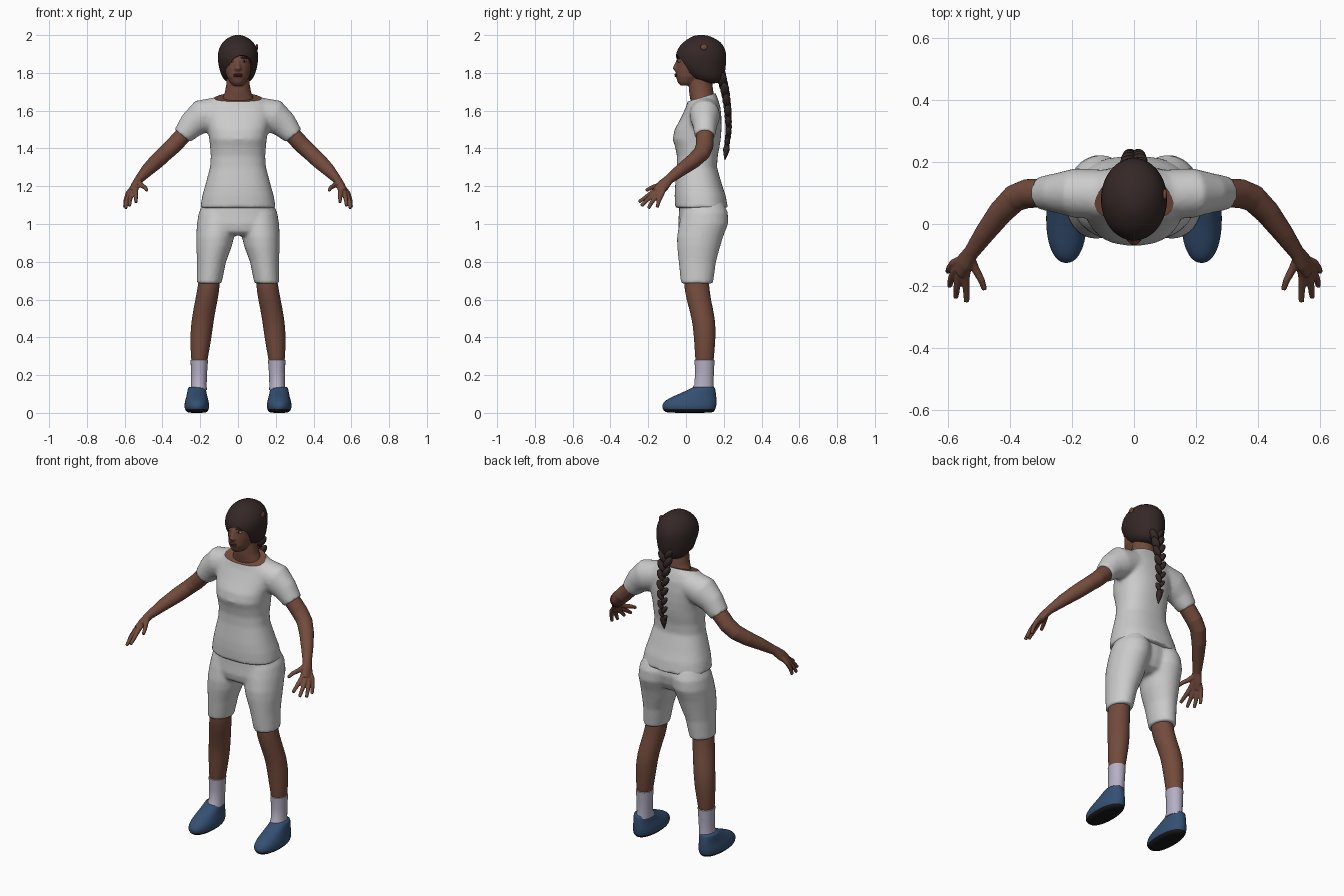
import bpy, bmesh, math
from mathutils import Vector, Matrix


def material(name, rgb):
    m = bpy.data.materials.new(name)
    m.diffuse_color = (*rgb, 1)
    return m


SKIN = material("brown skin", (0.17, 0.07, 0.045))
HAIR = material("dark brown hair", (0.035, 0.021, 0.02))
CLOTH = material("light grey cloth", (0.6, 0.6, 0.6))
SOCK = material("pale lilac sock", (0.46, 0.43, 0.55))
SHOE = material("navy shoe", (0.035, 0.08, 0.17))
SOLE = material("black sole", (0.01, 0.009, 0.01))
LIPS = material("dark lips", (0.1, 0.03, 0.025))
EYE = material("eye white", (0.4, 0.36, 0.33))


def tube(bm, pts, flat=False, n=24, e=2.0, s=1):
    """Loft through (x, y, z, ra, rb); flat keeps every ring horizontal."""
    cs = [Vector(p[:3]) for p in pts]
    rings = []
    for i, p in enumerate(pts):
        t = cs[min(i + 1, len(cs) - 1)] - cs[max(i - 1, 0)]
        t = Vector((0, 0, -1)) if flat else t.normalized()
        u = t.cross(Vector((0, 1, 0))).normalized()
        v = t.cross(u)
        ring = []
        for k in range(n):
            a = 2 * math.pi * k / n
            c, d = math.cos(a), math.sin(a)
            c = math.copysign(abs(c) ** (2 / e), c)
            d = math.copysign(abs(d) ** (2 / e), d)
            q = cs[i] + u * p[3] * c + v * p[4] * d
            ring.append(bm.verts.new((q.x * s, q.y, q.z)))
        rings.append(ring)
    for a, b in zip(rings, rings[1:]):
        for k in range(n):
            bm.faces.new((a[k], a[(k + 1) % n], b[(k + 1) % n], b[k]))
    bm.faces.new(rings[0])
    bm.faces.new(rings[-1])


def stack(rows, cx=0):
    """Rows of (z, half width, front y, back y) become horizontal rings."""
    return [(cx, (f + b) / 2, z, rx, (b - f) / 2) for z, rx, f, b in rows]


def ball(bm, loc, size, rot=(0, 0, 0), seg=16):
    m = Matrix.Translation(loc)
    for axis, a in zip("XYZ", rot):
        m = m @ Matrix.Rotation(a, 4, axis)
    bmesh.ops.create_uvsphere(bm, u_segments=seg, v_segments=seg // 2 + 2, radius=1,
                              matrix=m @ Matrix.Diagonal((*size, 1)))


def finish(bm, name, *mats, voxel=0, smooth=0, subsurf=0, cutter=None):
    bmesh.ops.recalc_face_normals(bm, faces=bm.faces)
    me = bpy.data.meshes.new(name)
    bm.to_mesh(me)
    bm.free()
    for m in mats:
        me.materials.append(m)
    ob = bpy.data.objects.new(name, me)
    bpy.context.collection.objects.link(ob)
    if subsurf:
        ob.modifiers.new("round", "SUBSURF").levels = subsurf
    if voxel:
        r = ob.modifiers.new("blend", "REMESH")
        r.mode, r.voxel_size = "VOXEL", voxel
    if smooth:
        k = ob.modifiers.new("relax", "SMOOTH")
        k.iterations, k.factor = smooth, 0.5
    if cutter:
        b = ob.modifiers.new("cut", "BOOLEAN")
        b.operation, b.solver, b.object = "DIFFERENCE", "EXACT", cutter
    if ob.modifiers:
        dg = bpy.context.evaluated_depsgraph_get()
        ob.data = bpy.data.meshes.new_from_object(ob.evaluated_get(dg), depsgraph=dg)
        ob.modifiers.clear()
    ob.data.shade_smooth()
    ob.data.set_sharp_from_angle(angle=math.radians(50))
    return ob


# Shirt: torso and sleeves blended together
bm = bmesh.new()
tube(bm, stack([(1.085, .2, -.058, .222), (1.15, .189, -.06, .21), (1.2, .175, -.058, .193),
                (1.3, .148, -.048, .164), (1.36, .144, -.048, .168), (1.41, .148, -.058, .178),
                (1.45, .152, -.071, .184), (1.5, .16, -.06, .188), (1.56, .175, -.028, .188),
                (1.62, .18, .0, .182), (1.66, .14, .012, .17), (1.685, .1, .03, .16),
                (1.71, .078, .04, .15)]), flat=True, n=40, e=2.35)
for s in (1, -1):
    tube(bm, [(.09, .095, 1.595, .08, .08), (.19, .1, 1.57, .09, .08),
              (.245, .1, 1.525, .072, .065), (.295, .1, 1.467, .053, .055)], s=s)
shirt = finish(bm, "shirt", CLOTH, SKIN, voxel=.01, smooth=5)

# Neckline: tilted cut, closed with skin
bm = bmesh.new()
bm.from_mesh(shirt.data)
cut = bmesh.ops.bisect_plane(bm, geom=bm.verts[:] + bm.edges[:] + bm.faces[:], clear_outer=True,
                             plane_co=(0, .015, 1.65), plane_no=(0, -.3, 1))
bmesh.ops.edgeloop_fill(bm, edges=[g for g in cut["geom_cut"] if isinstance(g, bmesh.types.BMEdge)],
                        mat_nr=1)
bm.to_mesh(shirt.data)
bm.free()

# Shorts: pelvis and two legs blended together
bm = bmesh.new()
tube(bm, stack([(1.12, .18, -.035, .19), (1.05, .2, -.038, .2), (1.0, .205, -.042, .19),
                (.96, .18, -.035, .17), (.94, .1, -.01, .13)]), flat=True, n=32, e=2.3)
for s in (1, -1):
    tube(bm, [(.1, .1, 1.12, .08, .095), (.105, .1, 1.06, .103, .122), (.112, .093, 1.0, .106, .13),
              (.121, .074, .93, .1, .122), (.127, .067, .88, .094, .114),
              (.14, .06, .8, .077, .099), (.153, .058, .685, .066, .085)], flat=True, s=s)
finish(bm, "shorts", CLOTH, voxel=.01, smooth=4)

# Legs, socks and shoes
for s, side in ((1, "left"), (-1, "right")):
    bm = bmesh.new()
    tube(bm, [(.15, .055, .74, .055, .065), (.153, .055, .68, .058, .067), (.166, .066, .6, .06, .065),
              (.187, .094, .5, .059, .062), (.197, .1, .4, .058, .058),
              (.205, .098, .28, .043, .049), (.205, .098, .24, .04, .045)], flat=True, s=s)
    finish(bm, side + "_leg", SKIN, subsurf=1)

    bm = bmesh.new()
    tube(bm, [(.205, .098, .283, .04, .046), (.205, .098, .28, .046, .053), (.206, .098, .22, .043, .05),
              (.207, .095, .15, .041, .05), (.209, .088, .12, .044, .062)], flat=True, s=s)
    finish(bm, side + "_sock", SOCK)

    bm = bmesh.new()
    tube(bm, stack([(0, .04, -.09, .13), (.004, .053, -.11, .146), (.018, .064, -.124, .156),
                    (.04, .067, -.13, .162), (.065, .062, -.113, .162), (.085, .056, -.075, .161),
                    (.11, .051, -.015, .158), (.13, .047, .025, .154), (.14, .043, .04, .15)], .218),
         flat=True, n=32, e=2.2, s=s)
    shoe = finish(bm, side + "_shoe", SHOE, SOLE, subsurf=1)
    for f in shoe.data.polygons:
        f.material_index = int(f.center.z < .016)

# Arms with hands: every finger runs from the wrist through its knuckle
KNUCKLES = [((.543, -.17, 1.173), (.541, -.215, 1.14), (.54, -.25, 1.117)),
            ((.562, -.163, 1.165), (.572, -.205, 1.128), (.575, -.237, 1.095)),
            ((.576, -.147, 1.16), (.59, -.178, 1.12), (.595, -.2, 1.083)),
            ((.583, -.127, 1.162), (.595, -.143, 1.125), (.6, -.153, 1.088)),
            ((.512, -.145, 1.205), (.492, -.182, 1.193), (.482, -.212, 1.178))]
for s, side in ((1, "left"), (-1, "right")):
    bm = bmesh.new()
    tube(bm, [(.25, .1, 1.515, .046, .045), (.3, .1, 1.46, .045, .047), (.345, .098, 1.412, .044, .047),
              (.385, .083, 1.375, .042, .045), (.43, .038, 1.333, .041, .04),
              (.48, -.028, 1.285, .034, .033), (.525, -.092, 1.235, .023, .026),
              (.546, -.122, 1.203, .021, .034), (.565, -.152, 1.17, .015, .03)], s=s)
    for k in KNUCKLES:
        tube(bm, [(.53, -.1, 1.228, .014, .014)] +
             [(*p, r, r) for p, r in zip(k, (.0135, .0115, .009))], n=12, s=s)
    finish(bm, side + "_arm", SKIN, voxel=.004, smooth=3)

# Head, neck and nose
bm = bmesh.new()
tube(bm, stack([(1.733, .024, -.03, .03), (1.75, .042, -.044, .07), (1.78, .06, -.054, .12),
                (1.82, .072, -.053, .16), (1.87, .08, -.048, .18), (1.92, .08, -.03, .18),
                (1.96, .05, .02, .13)]), flat=True)
tube(bm, stack([(1.6, .09, .03, .15), (1.65, .088, .024, .15), (1.675, .079, .02, .148),
                (1.7, .069, .016, .145), (1.74, .062, .014, .14), (1.8, .06, .03, .14)]), flat=True)
tube(bm, [(0, -.042, 1.87, .01, .008), (0, -.055, 1.835, .012, .011),
          (0, -.058, 1.824, .019, .013), (0, -.048, 1.808, .014, .01)], flat=True, n=12)
finish(bm, "head", SKIN, voxel=.005, smooth=3)

# Facial details
for s, side in ((1, "left"), (-1, "right")):
    for name, mat, loc, size in (("eye", EYE, (.033, -.036, 1.862), (.015, .008, .006)),
                                 ("iris", SOLE, (.033, -.041, 1.862), (.006, .005, .006)),
                                 ("brow", HAIR, (.035, -.036, 1.88), (.022, .008, .004))):
        bm = bmesh.new()
        ball(bm, (loc[0] * s, *loc[1:]), size, (0, 0, .35 * s))
        finish(bm, side + "_" + name, mat)
bm = bmesh.new()
for z in (1.783, 1.791):
    ball(bm, (0, -.05, z), (.024, .011, .006))
finish(bm, "lips", LIPS)

# Hair cap with a slanted face opening
bm = bmesh.new()
ball(bm, (.014, -.06, 1.795), (.08, .098, .1), (0, .3, 0), 32)
cutter = finish(bm, "face_cutter", HAIR)
cutter.hide_render = True
bm = bmesh.new()
tube(bm, stack([(1.742, .045, .09, .17), (1.765, .078, .03, .198), (1.8, .094, -.015, .207),
                (1.85, .106, -.053, .213), (1.89, .109, -.057, .215), (1.93, .102, -.045, .208),
                (1.965, .082, -.014, .185), (1.99, .048, .025, .14), (2.001, .018, .055, .105)]),
     flat=True, n=32)
finish(bm, "hair", HAIR, subsurf=1, cutter=cutter)
bpy.data.objects.remove(cutter)
bm = bmesh.new()
ball(bm, (.1, .095, 1.937), (.007, .018, .016))
finish(bm, "hair_clip", SKIN)

# Braid: overlapping slanted strands, alternating sides, and a loose tip
PATH = [(1.79, .185), (1.7, .208), (1.6, .222), (1.5, .226), (1.41, .216)]
bm = bmesh.new()
COUNT = 15
for i in range(COUNT):
    t = i / (COUNT - 1)
    j = min(int(t * 4), 3)
    f = t * 4 - j
    z, y = [a + (b - a) * f for a, b in zip(PATH[j], PATH[j + 1])]
    s = 1 if i % 2 else -1
    w = 1 - .45 * t
    ball(bm, (s * .019 * w, y, z), (.021 * w, .026 * w, .043 * w), (0, s * .55, 0), 14)
tube(bm, [(0, .216, 1.42, .012, .012), (0, .214, 1.395, .02, .018),
          (0, .21, 1.37, .014, .012), (0, .206, 1.338, .002, .002)], n=12)
finish(bm, "braid", HAIR)
